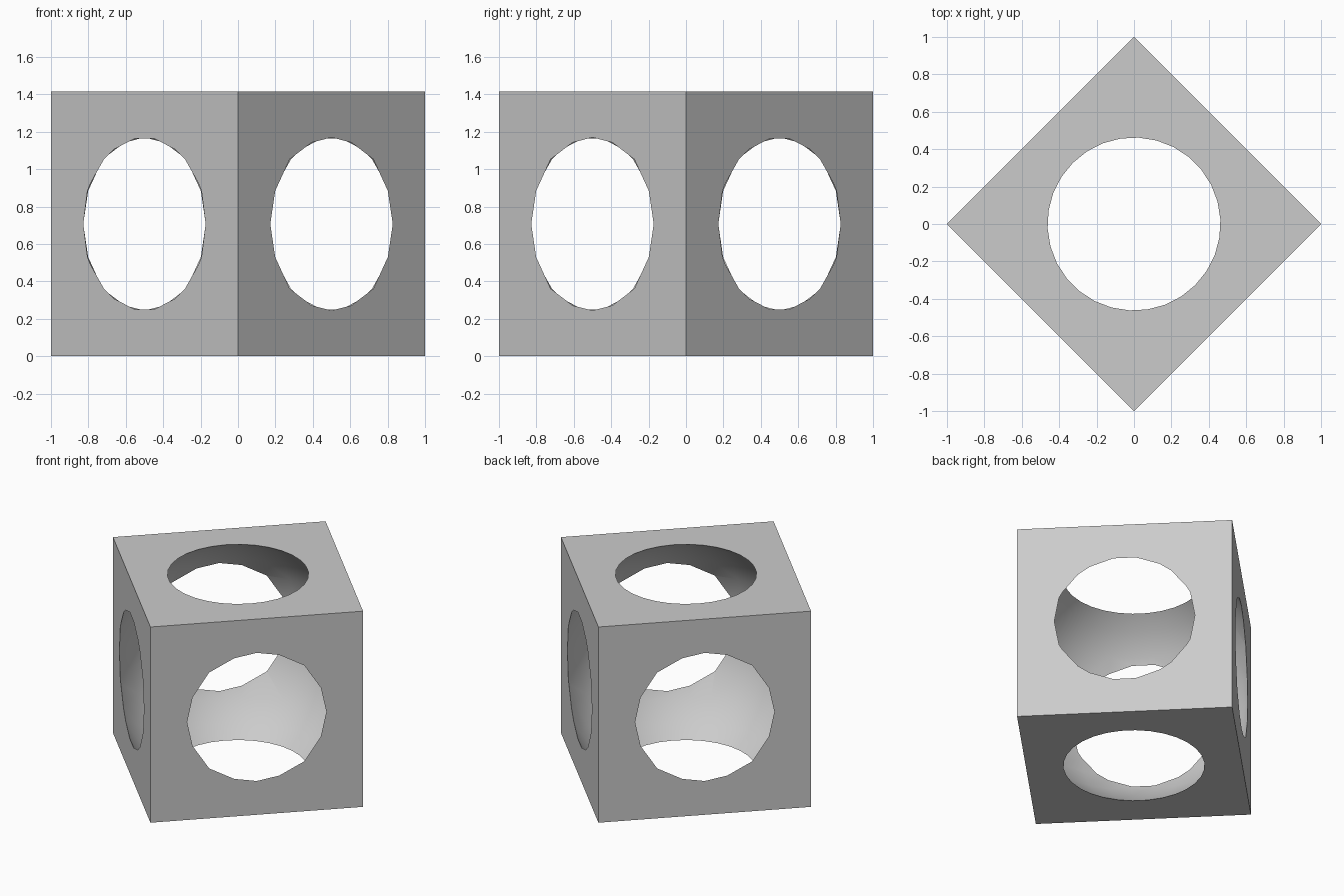
import bpy
import bmesh
from math import radians, sin, cos, sqrt
from mathutils import Matrix

default = bpy.data.objects.get("Cube")
if default:
    bpy.data.objects.remove(default, do_unlink=True)

SIDE = sqrt(2)          # block edge, so its diagonal is 2
RADIUS = 0.6 * SIDE     # hollow radius
STEP = 12               # degrees per facet of the hollow

grey = bpy.data.materials.new("plain grey")
grey.use_nodes = True
colour = (0.6, 0.6, 0.6, 1)
grey.diffuse_color = colour
grey.node_tree.nodes["Principled BSDF"].inputs["Base Color"].default_value = colour


def add_object(name, bm):
    """Turn a bmesh into an object, turned corner-first and raised to the floor."""
    bmesh.ops.recalc_face_normals(bm, faces=bm.faces)
    bm.transform(Matrix.Translation((0, 0, SIDE / 2)) @ Matrix.Rotation(radians(-45), 4, "Z"))
    mesh = bpy.data.meshes.new(name)
    bm.to_mesh(mesh)
    bm.free()
    mesh.materials.append(grey)
    obj = bpy.data.objects.new(name, mesh)
    bpy.context.collection.objects.link(obj)
    return obj


# Cube block
bm = bmesh.new()
bmesh.ops.create_cube(bm, size=SIDE)
block = add_object("hollow_block", bm)

# Faceted ball with a ring on its equator and flat caps
bm = bmesh.new()
rings = []
for lat in range(-84, 85, STEP):
    r, z = RADIUS * cos(radians(lat)), RADIUS * sin(radians(lat))
    rings.append([bm.verts.new((r * cos(radians(a)), r * sin(radians(a)), z))
                  for a in range(0, 360, STEP)])
for low, high in zip(rings, rings[1:]):
    for i in range(len(low)):
        bm.faces.new((low[i - 1], low[i], high[i], high[i - 1]))
bm.faces.new(rings[0])
bm.faces.new(rings[-1])
ball = add_object("ball_cutter", bm)
ball.hide_render = True

# Scoop the ball out of the block, opening a round hole in each face
cut = block.modifiers.new("scoop", "BOOLEAN")
cut.operation = "DIFFERENCE"
cut.solver = "EXACT"
cut.object = ball
bpy.ops.object.select_all(action="DESELECT")
block.select_set(True)
bpy.context.view_layer.objects.active = block
bpy.ops.object.modifier_apply(modifier=cut.name)
bpy.data.objects.remove(ball, do_unlink=True)
bpy.ops.object.shade_smooth_by_angle(angle=radians(30))
